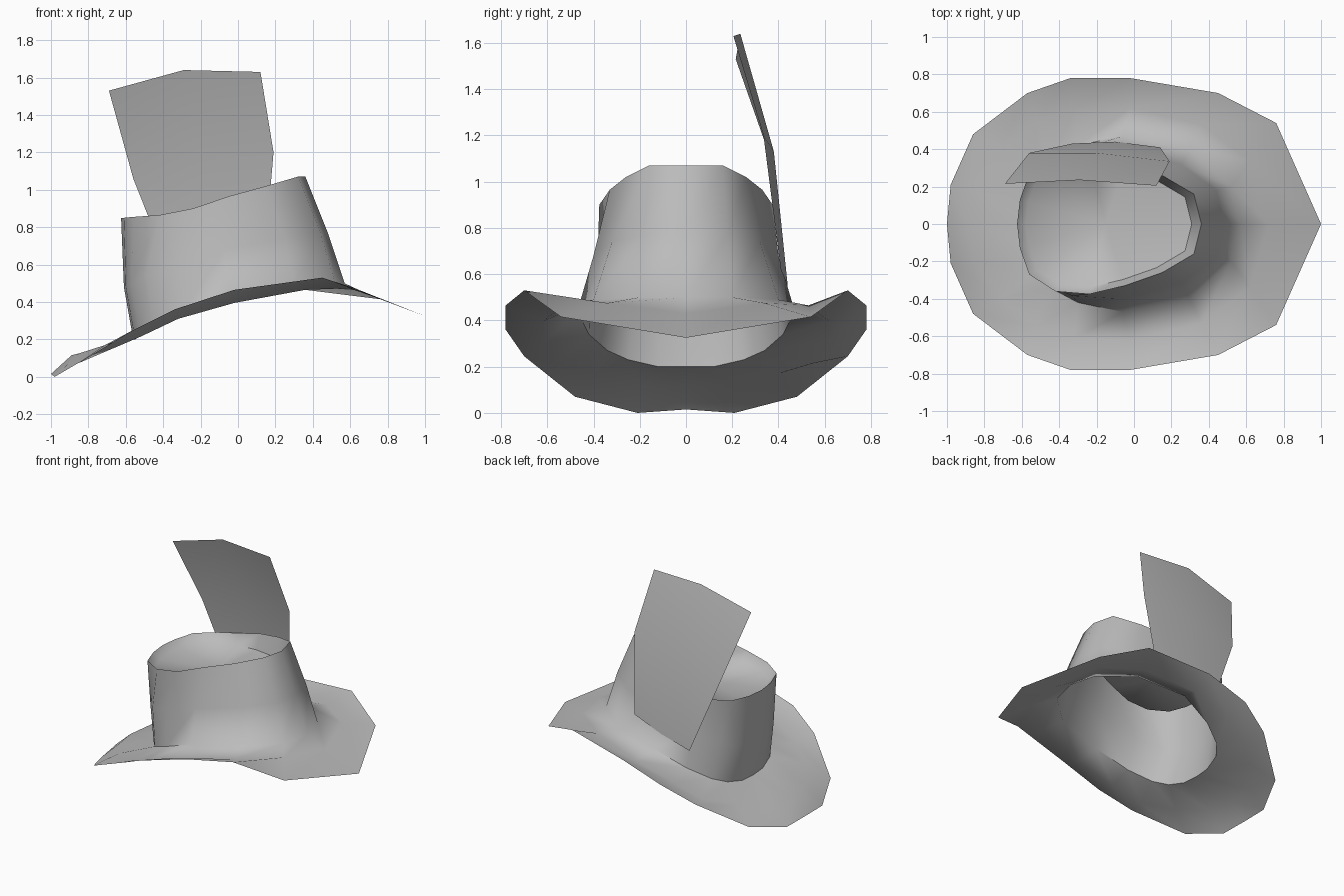
import bpy, bmesh, math
from mathutils import Vector

default_cube = bpy.data.objects.get("Cube")
if default_cube:
    bpy.data.objects.remove(default_cube, do_unlink=True)


def make_material(name, colour):
    material = bpy.data.materials.new(name)
    material.use_nodes = True
    material.diffuse_color = colour
    shader = material.node_tree.nodes["Principled BSDF"]
    shader.inputs["Base Color"].default_value = colour
    shader.inputs["Roughness"].default_value = 0.8
    return material


felt_grey = make_material("felt_grey", (0.5, 0.5, 0.5, 1.0))


def mirrored_ring(half_profile):
    """Close a half outline, running front to back, across the centre plane."""
    half = [Vector(point) for point in half_profile]
    other = [Vector((p.x, -p.y, p.z)) for p in reversed(half[1:-1])]
    return half + other


def loft(name, rows, closed=True, centre=None, smooth_angle=60):
    """Skin rows of points with quads, optionally ending in a centre fan."""
    bm = bmesh.new()
    grid = [[bm.verts.new(point) for point in row] for row in rows]
    count = len(grid[0])
    steps = count if closed else count - 1
    for lower, upper in zip(grid, grid[1:]):
        for i in range(steps):
            j = (i + 1) % count
            bm.faces.new((lower[i], lower[j], upper[j], upper[i]))
    if centre:
        middle = bm.verts.new(centre)
        for i in range(steps):
            bm.faces.new((grid[-1][i], grid[-1][(i + 1) % count], middle))
    bm.normal_update()
    mesh = bpy.data.meshes.new(name)
    bm.to_mesh(mesh)
    bm.free()
    mesh.materials.append(felt_grey)
    part = bpy.data.objects.new(name, mesh)
    bpy.context.collection.objects.link(part)
    bpy.ops.object.select_all(action="DESELECT")
    part.select_set(True)
    bpy.context.view_layer.objects.active = part
    bpy.ops.object.shade_smooth_by_angle(angle=math.radians(smooth_angle))
    return part


# Half outlines of the brim, from the pointed front to the drooping back
brim_edge = mirrored_ring([
    (1, 0, .325), (.76, .54, .415), (.45, .7, .53),
    (-.02, .78, .465), (-.34, .78, .36), (-.57, .7, .245),
    (-.86, .48, .07), (-.98, .21, 0), (-1, 0, .015)])
brim_valley = mirrored_ring([
    (.72, 0, .43), (.62, .34, .475), (.36, .53, .465),
    (-.02, .62, .395), (-.32, .61, .31), (-.52, .55, .215),
    (-.71, .4, .17), (-.85, .2, .125), (-.89, 0, .115)])

# Half outlines of the crown, from its flared foot to the rim
crown_foot = mirrored_ring([
    (.57, 0, .5), (.52, .2, .5), (.3, .4, .49),
    (-.06, .47, .44), (-.3, .42, .34), (-.45, .34, .27),
    (-.52, .25, .23), (-.55, .12, .2), (-.56, 0, .2)])
crown_waist = mirrored_ring([
    (.48, 0, .77), (.44, .18, .77), (.25, .32, .74),
    (-.07, .4, .68), (-.33, .385, .6), (-.49, .31, .54),
    (-.57, .22, .5), (-.6, .11, .48), (-.61, 0, .48)])
crown_rim = mirrored_ring([
    (.36, 0, 1.07), (.32, .16, 1.07), (.15, .26, 1.02),
    (-.05, .33, .965), (-.24, .375, .9), (-.42, .36, .865),
    (-.56, .27, .855), (-.61, .13, .85), (-.625, 0, .85)])

# Brim and crown flow into each other as one felt shell
loft("hat_shell", [brim_edge, brim_valley, crown_foot, crown_waist, crown_rim])

# Sunken top: the rim folds inward and down to a shallow dish
dish_centre = Vector((-.15, 0, .8))
dish = []
for point in crown_rim:
    inner = dish_centre.lerp(point, .9)
    inner.z = .42 + .45 * point.z
    dish.append(inner)
loft("crown_top", [crown_rim, dish], centre=dish_centre)

# Broad feather tucked against the left-hand wall of the crown
feather_foot = [(-.33, .43, .48), (-.1, .44, .55), (.14, .41, .62)]
feather_bend = [(-.56, .38, 1.06), (-.2, .38, 1.13), (.19, .335, 1.2)]
feather_tip = [(-.69, .215, 1.53), (-.29, .235, 1.64), (.12, .205, 1.63)]
loft("feather", [feather_foot, feather_bend, feather_tip], closed=False)
